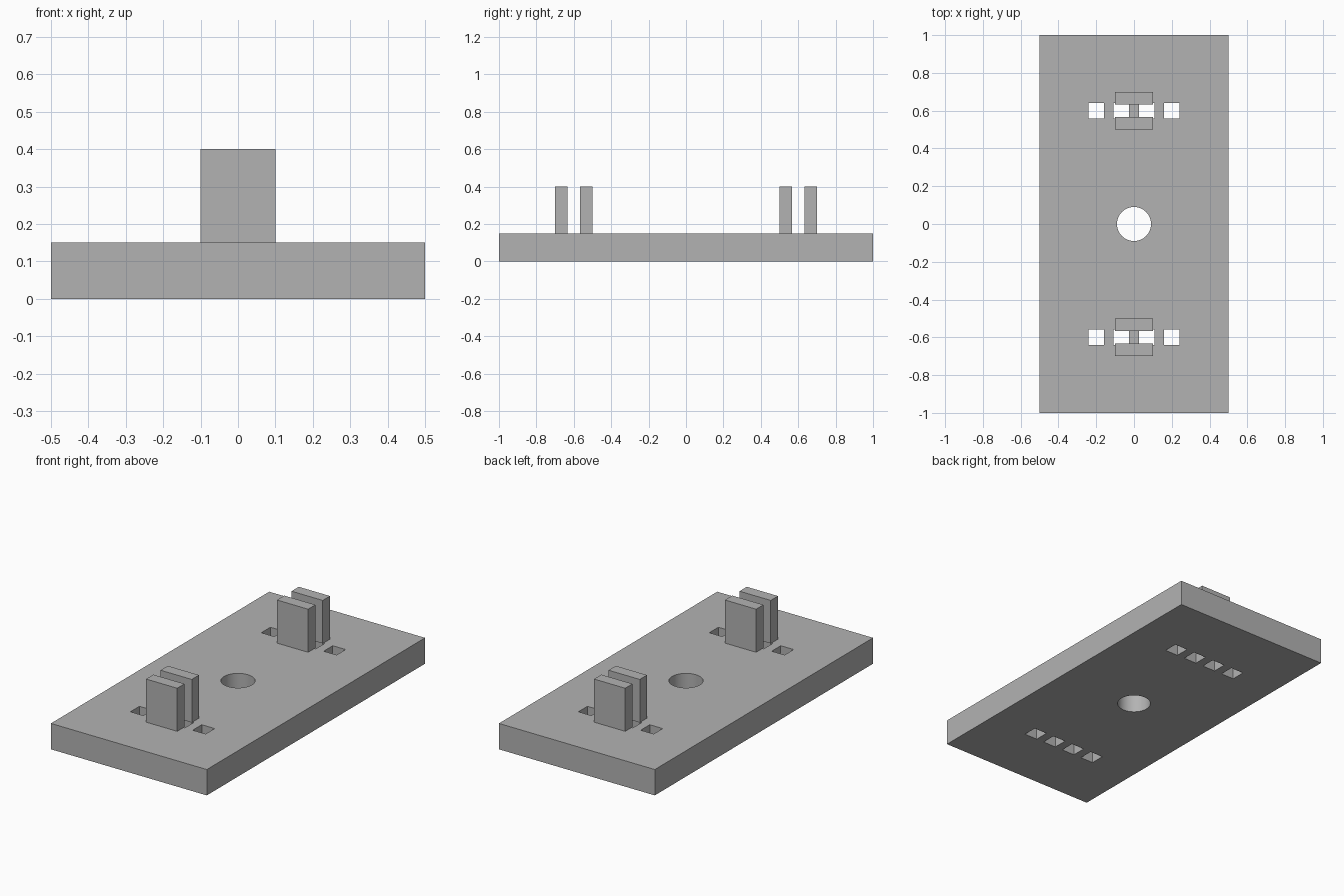
import bpy
import math

if "Cube" in bpy.data.objects:
    bpy.data.objects.remove(bpy.data.objects["Cube"])

grey = bpy.data.materials.new("plain grey")
grey.diffuse_color = (0.45, 0.45, 0.45, 1)
grey.use_nodes = True
grey.node_tree.nodes["Principled BSDF"].inputs["Base Color"].default_value = grey.diffuse_color


def box(name, centre, size):
    bpy.ops.mesh.primitive_cube_add(size=1, location=centre)
    ob = bpy.context.object
    ob.name = name
    ob.scale = size
    bpy.ops.object.transform_apply(location=False, rotation=False, scale=True)
    ob.data.materials.append(grey)
    return ob


def cut(target, cutter):
    mod = target.modifiers.new("hole", 'BOOLEAN')
    mod.operation = 'DIFFERENCE'
    mod.solver = 'EXACT'
    mod.object = cutter
    bpy.context.view_layer.objects.active = target
    bpy.ops.object.modifier_apply(modifier=mod.name)
    bpy.data.objects.remove(cutter)


# Base slab
base = box("base_plate", (0, 0, 0.075), (1, 2, 0.15))

# Round hole in the middle
bpy.ops.mesh.primitive_cylinder_add(vertices=64, radius=0.09, depth=0.5, location=(0, 0, 0.075))
drill = bpy.context.object
drill.data.materials.append(grey)
cut(base, drill)

for end, y in (("front", -0.6), ("back", 0.6)):
    # Row of four square pin holes
    for x in (-0.2, -0.0667, 0.0667, 0.2):
        cut(base, box("pin_cutter", (x, y, 0.075), (0.083, 0.083, 0.5)))
    # Pair of upright tabs straddling the row
    for side, dy in (("outer", math.copysign(0.0667, y)), ("inner", -math.copysign(0.0667, y))):
        box(f"{end}_{side}_tab", (0, y + dy, 0.275), (0.2, 0.0667, 0.25))

# Smooth the round hole while keeping square edges sharp
bpy.ops.object.select_all(action='DESELECT')
base.select_set(True)
bpy.context.view_layer.objects.active = base
bpy.ops.object.shade_smooth_by_angle(angle=math.radians(30))
